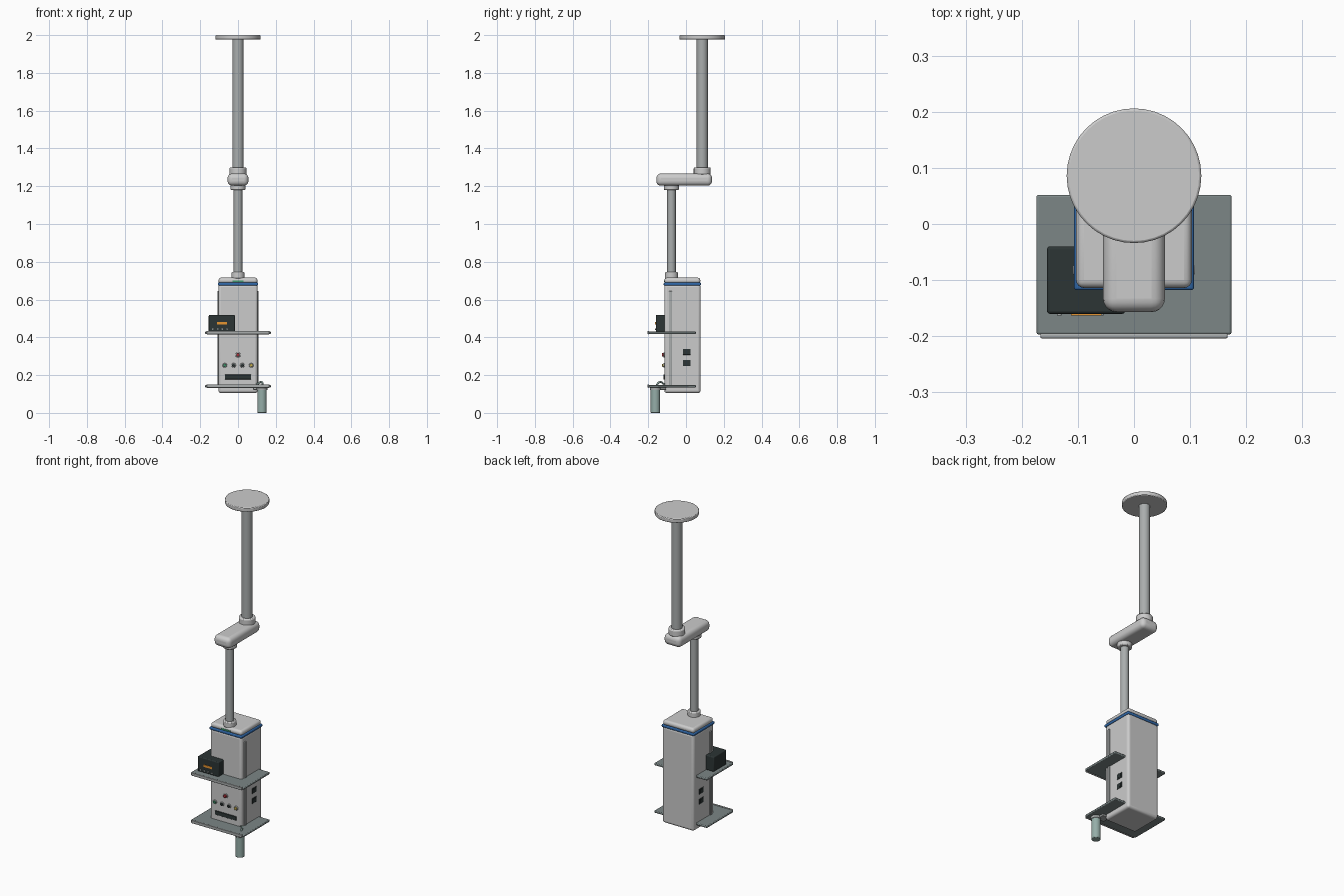
import bpy, math
from mathutils import Vector

if "Cube" in bpy.data.objects:
    bpy.data.objects.remove(bpy.data.objects["Cube"])

def mat(name, rgb):
    m = bpy.data.materials.new(name)
    m.diffuse_color = (*rgb, 1)
    m.use_nodes = True
    m.node_tree.nodes["Principled BSDF"].inputs["Base Color"].default_value = m.diffuse_color
    return m

GREY = mat("light_grey", (0.55, 0.55, 0.54))
STEEL = mat("steel", (0.40, 0.42, 0.42))
SHELF = mat("shelf_grey", (0.20, 0.24, 0.24))
DARK = mat("dark", (0.025, 0.035, 0.035))
BLUE = mat("blue", (0.03, 0.14, 0.40))
ORANGE = mat("orange", (0.80, 0.30, 0.03))
RED = mat("red", (0.45, 0.03, 0.04))
GREEN = mat("green", (0.05, 0.30, 0.15))
YELLOW = mat("yellow", (0.6, 0.45, 0.08))
GLASS = mat("canister_green", (0.30, 0.42, 0.39))

def finish(o, name, m, bevel, seg):
    o.name = name
    o.data.materials.append(m)
    if bevel:
        b = o.modifiers.new("bevel", 'BEVEL')
        b.width, b.segments, b.limit_method = bevel, seg, 'ANGLE'
    bpy.ops.object.shade_smooth_by_angle(angle=math.radians(35))
    return o

def box(name, x, y, z, m, bevel=0, seg=3):
    """Box from (min, max) ranges."""
    bpy.ops.mesh.primitive_cube_add(size=1)
    o = bpy.context.object
    o.location = [(a + b) / 2 for a, b in (x, y, z)]
    o.scale = [b - a for a, b in (x, y, z)]
    bpy.ops.object.transform_apply(location=False, rotation=False, scale=True)
    return finish(o, name, m, bevel, seg)

def rod(name, a, b, r, m, bevel=0, verts=40):
    """Cylinder between two points."""
    a, b = Vector(a), Vector(b)
    bpy.ops.mesh.primitive_cylinder_add(radius=r, depth=(b - a).length, vertices=verts, location=(a + b) / 2)
    o = bpy.context.object
    o.rotation_euler = (b - a).to_track_quat('Z', 'Y').to_euler()
    return finish(o, name, m, bevel, 2)

def post(name, y, z0, z1, r, m, bevel=0, x=0):
    return rod(name, (x, y, z0), (x, y, z1), r, m, bevel)

# Ceiling mount, columns and swing arm
YU, YL = 0.086, -0.077
post("ceiling_plate", YU, 1.976, 2.0, 0.12, GREY, 0.004)
post("upper_column", YU, 1.26, 1.98, 0.03, STEEL)
post("upper_collar", YU, 1.26, 1.30, 0.045, GREY, 0.006)
box("swing_arm", (-0.055, 0.055), (-0.157, 0.138), (1.203, 1.267), GREY, 0.024, 5)
post("arm_collar", YL, 1.18, 1.21, 0.04, GREY, 0.005)
post("lower_column", YL, 0.71, 1.19, 0.023, STEEL)
post("body_collar", YL, 0.71, 0.745, 0.035, GREY, 0.005)

# Main body with blue band and cap
box("body", (-0.104, 0.104), (-0.115, 0.077), (0.105, 0.68), GREY, 0.014, 4)
box("blue_band", (-0.107, 0.107), (-0.118, 0.079), (0.674, 0.69), BLUE, 0.005)
box("body_cap", (-0.103, 0.103), (-0.114, 0.076), (0.685, 0.716), GREY, 0.014, 4)
box("cap_badge", (-0.03, 0.03), (-0.116, -0.11), (0.693, 0.702), GREEN)

# Shelves with front rails
for n, z in (("lower", 0.135), ("upper", 0.418)):
    s = box(n + "_shelf", (-0.174, 0.174), (-0.197, 0.052), (z, z + 0.013), SHELF, 0.004, 2)
    box(n + "_shelf_rail", (-0.167, 0.167), (-0.204, -0.195), (z - 0.002, z + 0.016), STEEL, 0.003, 2)

# Side rails and sockets on both sides
for side, s in (("left", -1), ("right", 1)):
    def xr(a, b):
        return tuple(sorted((s * a, s * b)))
    box(side + "_side_rail", xr(0.1, 0.109), (-0.09, -0.074), (0.135, 0.645), STEEL, 0.002, 2)
    for i, z in enumerate((0.264, 0.323)):
        box(f"{side}_socket_{i}", xr(0.1, 0.106), (-0.017, 0.025), (z - 0.016, z + 0.016), DARK, 0.002, 2)
        box(f"{side}_socket_face_{i}", xr(0.1, 0.107), (-0.01, 0.018), (z - 0.01, z + 0.01), DARK)

# Front knob, gas outlets and slot
rod("knob_base", (0, -0.11, 0.307), (0, -0.118, 0.307), 0.014, STEEL, 0.002, 24)
rod("knob", (0, -0.11, 0.307), (0, -0.128, 0.307), 0.009, RED, 0.002, 24)
for i, (x, m) in enumerate(zip((-0.07, -0.023, 0.023, 0.07), (GREEN, DARK, DARK, YELLOW))):
    rod(f"outlet_ring_{i}", (x, -0.11, 0.252), (x, -0.12, 0.252), 0.012, STEEL, 0.002, 24)
    rod(f"outlet_core_{i}", (x, -0.11, 0.252), (x, -0.126, 0.252), 0.008, m, 0.001, 24)
box("front_slot", (-0.07, 0.07), (-0.12, -0.11), (0.178, 0.202), DARK, 0.002, 2)

# Equipment box on the upper shelf
box("monitor", (-0.155, -0.016), (-0.16, -0.04), (0.43, 0.518), DARK, 0.005)
box("monitor_display", (-0.112, -0.058), (-0.163, -0.155), (0.467, 0.48), ORANGE)
for i in range(4):
    x = -0.133 + i * 0.025
    rod(f"monitor_button_{i}", (x, -0.155, 0.444), (x, -0.163, 0.444), 0.004, STEEL, 0, 16)

# Hanging canister with lid, bracket and tube
CX, CY = 0.127, -0.162
post("canister", CY, 0, 0.126, 0.025, GLASS, 0.003, CX)
post("canister_lid", CY, 0.12, 0.136, 0.028, STEEL, 0.002, CX)
box("canister_bracket", (0.08, 0.127), (-0.155, -0.105), (0.122, 0.134), STEEL, 0.002, 2)
c = bpy.data.curves.new("canister_tube", 'CURVE')
c.dimensions, c.bevel_depth, c.use_fill_caps = '3D', 0.005, True
sp = c.splines.new('BEZIER')
pts = [(CX, CY, 0.13), (CX, CY + 0.02, 0.162), (0.1, -0.115, 0.152)]
sp.bezier_points.add(2)
for p, co in zip(sp.bezier_points, pts):
    p.co = co
    p.handle_left_type = p.handle_right_type = 'AUTO'
c.materials.append(GLASS)
bpy.context.collection.objects.link(bpy.data.objects.new("canister_tube", c))
